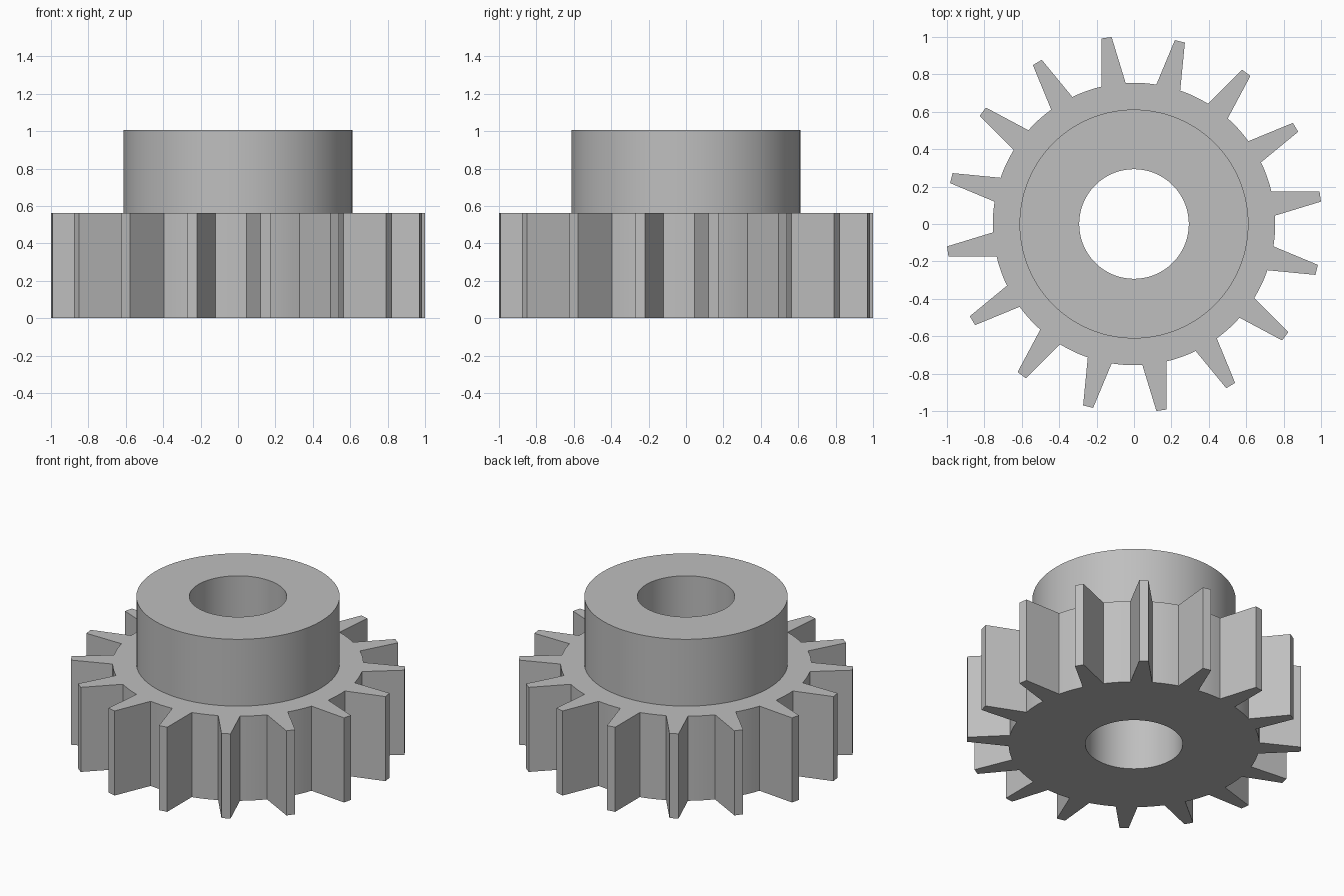
import bpy
import bmesh
from math import cos, sin, radians

cube = bpy.data.objects.get("Cube")
if cube:
    bpy.data.objects.remove(cube, do_unlink=True)

TEETH = 16
PITCH = 360 / TEETH
FIRST_TOOTH = 8.4            # angle of the first tooth, degrees
ROOT_R, TIP_R = 0.755, 1.007
ROOT_HALF, TIP_HALF = 5.0, 1.57
HUB_R, BORE_R = 0.612, 0.293
WHEEL_TOP, HUB_TOP = 0.562, 1.006
GAP_STEPS = 4                # segments along each gap between teeth

# Outline of the teeth as (angle, radius)
outline = []
for i in range(TEETH):
    mid = FIRST_TOOTH + i * PITCH
    outline += [(mid - ROOT_HALF, ROOT_R), (mid - TIP_HALF, TIP_R),
                (mid + TIP_HALF, TIP_R), (mid + ROOT_HALF, ROOT_R)]
    gap = PITCH - 2 * ROOT_HALF
    outline += [(mid + ROOT_HALF + gap * k / GAP_STEPS, ROOT_R)
                for k in range(1, GAP_STEPS)]


def loop(bm, z, radius=None):
    """Ring of vertices: the toothed outline, or a circle if a radius is given."""
    return [bm.verts.new(((radius or r) * cos(radians(a)),
                          (radius or r) * sin(radians(a)), z))
            for a, r in outline]


# Toothed wheel, raised hub and through bore as one closed solid
bm = bmesh.new()
loops = [loop(bm, 0), loop(bm, WHEEL_TOP),
         loop(bm, WHEEL_TOP, HUB_R), loop(bm, HUB_TOP, HUB_R),
         loop(bm, HUB_TOP, BORE_R), loop(bm, 0, BORE_R)]
n = len(outline)
for lower, upper in zip(loops, loops[1:] + loops[:1]):
    for i in range(n):
        j = (i + 1) % n
        bm.faces.new((lower[i], lower[j], upper[j], upper[i]))
bmesh.ops.recalc_face_normals(bm, faces=bm.faces)

mesh = bpy.data.meshes.new("spur_gear")
bm.to_mesh(mesh)
bm.free()
gear = bpy.data.objects.new("spur_gear", mesh)
bpy.context.collection.objects.link(gear)

# Plain grey metal
grey = bpy.data.materials.new("plain_grey")
grey.use_nodes = True
colour = (0.52, 0.52, 0.52, 1)
grey.diffuse_color = colour
grey.node_tree.nodes["Principled BSDF"].inputs["Base Color"].default_value = colour
mesh.materials.append(grey)

# Smooth round walls, sharp edges elsewhere
bpy.ops.object.select_all(action="DESELECT")
gear.select_set(True)
bpy.context.view_layer.objects.active = gear
bpy.ops.object.shade_smooth_by_angle(angle=radians(30))
